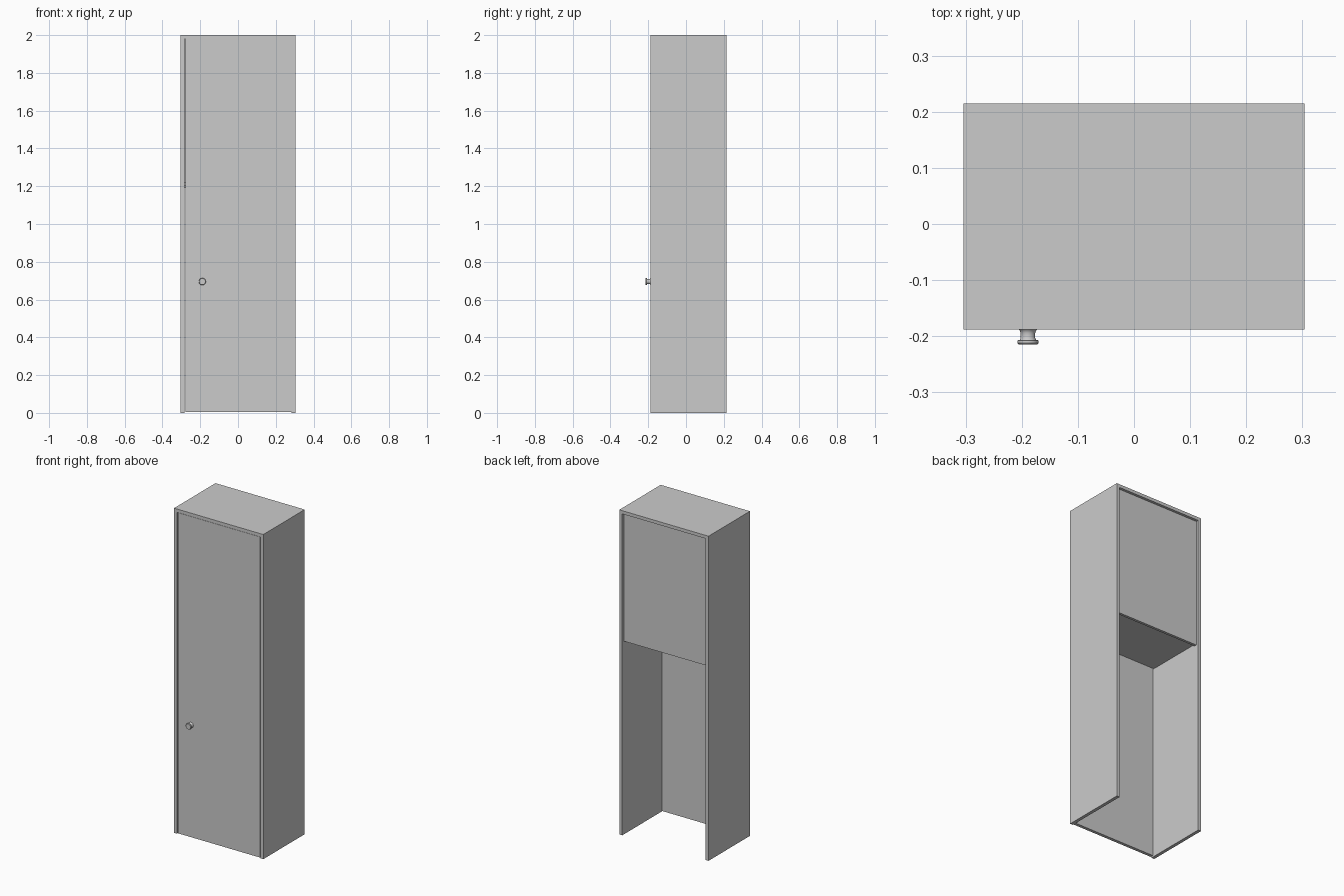
import bpy, bmesh, math

if "Cube" in bpy.data.objects:
    bpy.data.objects.remove(bpy.data.objects["Cube"])

W, YF, YB, H, T = 0.304, -0.188, 0.215, 2.0, 0.02   # half width, front, back, height, board


def box(name, x0, x1, y0, y1, z0, z1):
    bm = bmesh.new()
    bmesh.ops.create_cube(bm, size=1)
    for v in bm.verts:
        v.co = (x1 if v.co.x > 0 else x0, y1 if v.co.y > 0 else y0, z1 if v.co.z > 0 else z0)
    mesh = bpy.data.meshes.new(name)
    bm.to_mesh(mesh)
    bm.free()
    ob = bpy.data.objects.new(name, mesh)
    bpy.context.collection.objects.link(ob)
    return ob


# Carcass: two full-height sides and a top board between them
inner = W - T
box("left_side", -W, -inner, YF, YB, 0, H)
box("right_side", inner, W, YF, YB, 0, H)
box("top_board", -inner, inner, YF, YB, H - T, H)

# Recessed upper back panel and the shelf closing the upper compartment
back_out = YB - 0.016
back_in = back_out - 0.016
box("upper_back_panel", -inner, inner, back_in, back_out, 1.19, H - T)
box("shelf", -inner, inner, YF + T, back_in, 1.2, 1.22)

# Inset door, flush with the front, with thin gaps
box("door", -inner + 0.005, inner - 0.002, YF, YF + 0.019, 0.004, H - T - 0.001)

# Knob: profile (radius, distance from door) spun around its axis
profile = [(0, 0), (0.0165, 0), (0.0145, 0.002), (0.013, 0.006), (0.013, 0.015), (0.0145, 0.0185),
           (0.0175, 0.0185), (0.0187, 0.0200), (0.0187, 0.0245), (0.0165, 0.027), (0, 0.027)]
bm = bmesh.new()
verts = [bm.verts.new((r, -d, 0)) for r, d in profile]
edges = [bm.edges.new(p) for p in zip(verts, verts[1:])]
bmesh.ops.spin(bm, geom=verts + edges, cent=(0, 0, 0), axis=(0, 1, 0),
               angle=math.tau, steps=32, use_duplicate=False)
bmesh.ops.remove_doubles(bm, verts=bm.verts, dist=1e-5)
bmesh.ops.recalc_face_normals(bm, faces=bm.faces)
mesh = bpy.data.meshes.new("door_knob")
bm.to_mesh(mesh)
bm.free()
knob = bpy.data.objects.new("door_knob", mesh)
knob.location = (-0.189, YF, 0.695)
bpy.context.collection.objects.link(knob)
bpy.ops.object.select_all(action='DESELECT')
knob.select_set(True)
bpy.context.view_layer.objects.active = knob
bpy.ops.object.shade_smooth_by_angle(angle=math.radians(35))
